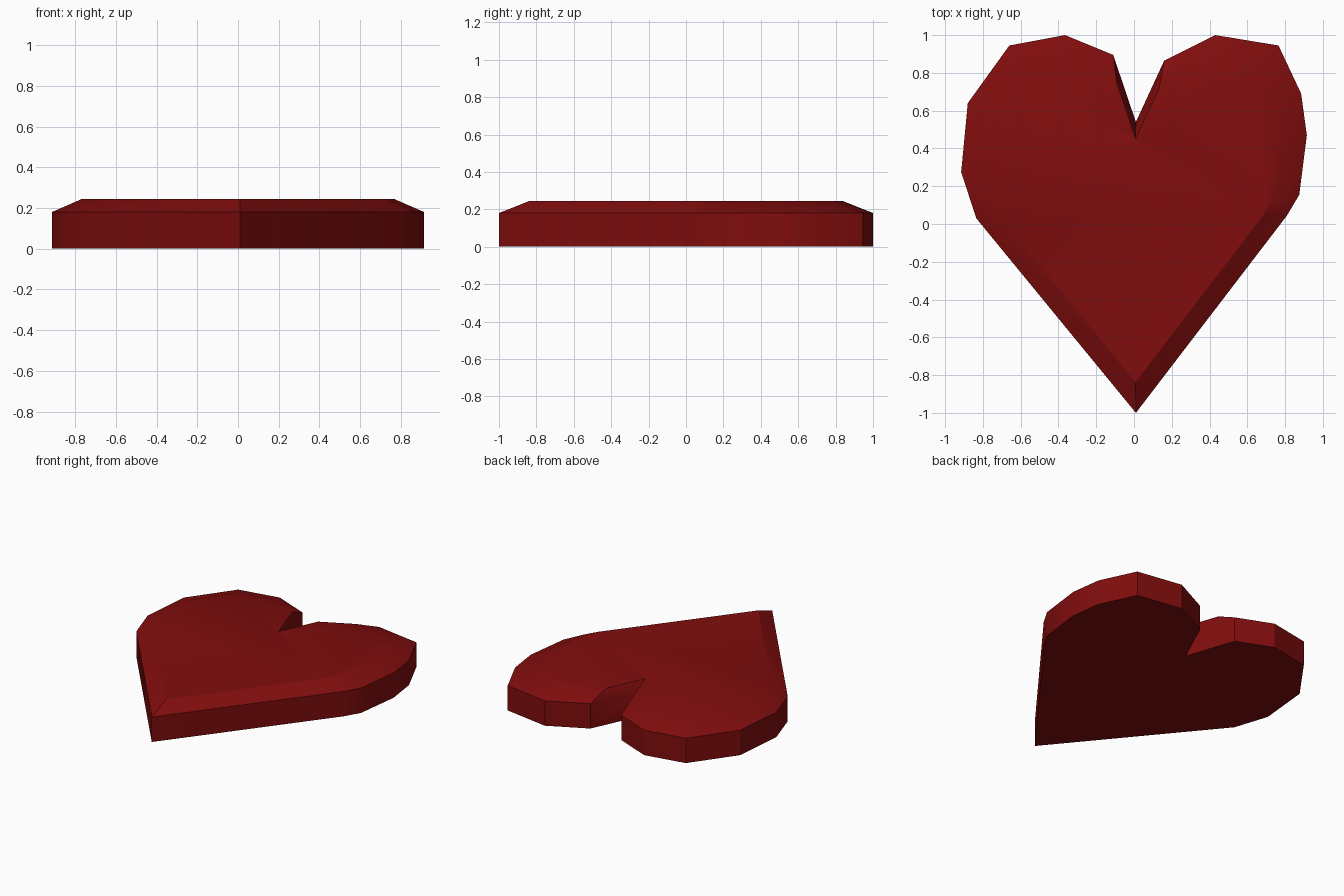
import bpy
import bmesh

cube = bpy.data.objects.get("Cube")
if cube:
    bpy.data.objects.remove(cube, do_unlink=True)

# Heart outline, counter-clockwise from the bottom tip
OUTLINE = [
    (0.01, -1.0), (0.81, 0.045), (0.875, 0.155), (0.915, 0.47), (0.885, 0.69),
    (0.765, 0.945), (0.43, 1.0), (0.16, 0.865), (0.01, 0.54), (-0.11, 0.895),
    (-0.365, 1.0), (-0.66, 0.945), (-0.88, 0.64), (-0.915, 0.275), (-0.835, 0.03),
]
# Height and scale of each layer: base, rim, raised top
LAYERS = [(0.0, 1.0), (0.18, 1.0), (0.245, 0.837)]

red = bpy.data.materials.new("deep_red")
red.use_nodes = True
colour = (0.22, 0.004, 0.004, 1.0)
red.diffuse_color = colour
red.node_tree.nodes["Principled BSDF"].inputs["Base Color"].default_value = colour

# Stack the layers and bridge them into walls and a sloping rim
bm = bmesh.new()
rings = [[bm.verts.new((x * s, y * s, z)) for x, y in OUTLINE] for z, s in LAYERS]
for low, high in zip(rings, rings[1:]):
    for i in range(len(low)):
        j = (i + 1) % len(low)
        bm.faces.new((low[i], low[j], high[j], high[i]))
bm.faces.new(rings[-1])
bm.faces.new(rings[0][::-1])
bm.normal_update()

mesh = bpy.data.meshes.new("heart")
bm.to_mesh(mesh)
bm.free()
mesh.materials.append(red)
heart = bpy.data.objects.new("heart", mesh)
bpy.context.collection.objects.link(heart)

# Soften shallow edges and keep the steep ones crisp
bpy.ops.object.select_all(action="DESELECT")
heart.select_set(True)
bpy.context.view_layer.objects.active = heart
bpy.ops.object.shade_smooth_by_angle(angle=0.5236)
